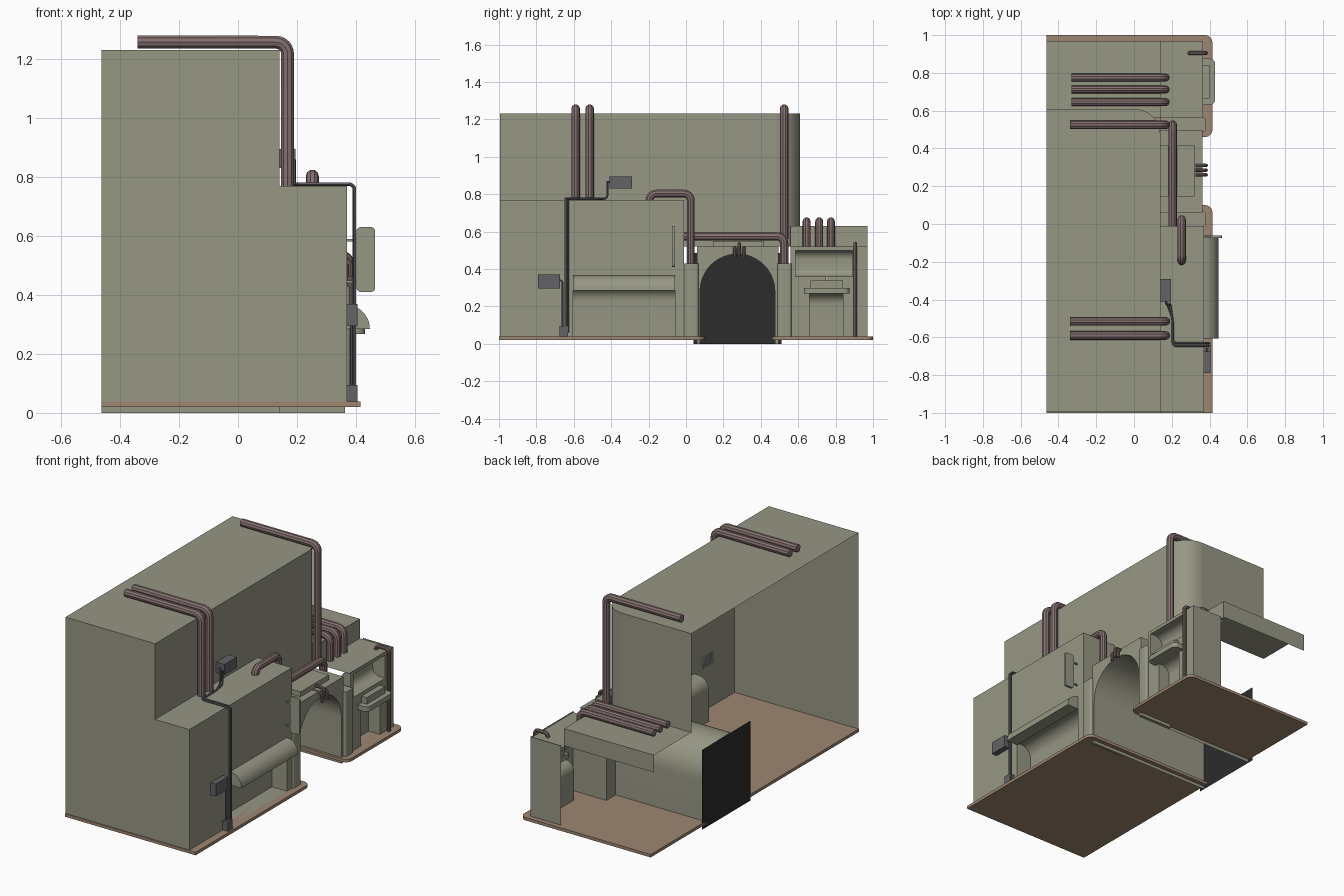
import bpy, bmesh, math
from mathutils import Vector as V

if "Cube" in bpy.data.objects:
    bpy.data.objects.remove(bpy.data.objects["Cube"])


def material(name, c):
    m = bpy.data.materials.new(name)
    m.diffuse_color = (*c, 1)
    m.use_nodes = True
    m.node_tree.nodes["Principled BSDF"].inputs["Base Color"].default_value = m.diffuse_color
    return m


GREEN = material("plaster", (0.31, 0.31, 0.235))
TAN = material("floor_tan", (0.34, 0.24, 0.165))
PIPE = material("pipe_paint", (0.23, 0.165, 0.16))
GREY = material("dark_grey", (0.125, 0.125, 0.135))
BLACK = material("black", (0.025, 0.025, 0.025))


def finish(name, bm, mat):
    bmesh.ops.recalc_face_normals(bm, faces=bm.faces)
    me = bpy.data.meshes.new(name)
    bm.to_mesh(me)
    bm.free()
    me.polygons.foreach_set("use_smooth", [True] * len(me.polygons))
    me.set_sharp_from_angle(angle=math.radians(35))
    me.materials.append(mat)
    ob = bpy.data.objects.new(name, me)
    bpy.context.collection.objects.link(ob)
    return ob


def fillet(pts, radii, n=8, closed=True):
    """Round the corners of a path; radii is one number or one per point."""
    pts = [V(p) for p in pts]
    if not isinstance(radii, (list, tuple)):
        radii = [radii] * len(pts)
    out = []
    for i, p in enumerate(pts):
        if radii[i] == 0 or (not closed and i in (0, len(pts) - 1)):
            out.append(p)
            continue
        a = (pts[i - 1] - p).normalized() * radii[i]
        b = (pts[(i + 1) % len(pts)] - p).normalized() * radii[i]
        for k in range(n + 1):
            t = math.pi / 2 * k / n
            out.append(p + a + b - b * math.cos(t) - a * math.sin(t))
    return out


def prism(name, pts, vec, mat=GREEN, closed=True, caps=(True, True)):
    """Sweep an outline along vec; vec None gives a single flat sheet."""
    bm = bmesh.new()
    a = [bm.verts.new(p) for p in pts]
    if vec is None:
        bm.faces.new(a)
        return finish(name, bm, mat)
    b = [bm.verts.new(V(p) + V(vec)) for p in pts]
    for i in range(len(a) if closed else len(a) - 1):
        j = (i + 1) % len(a)
        bm.faces.new((a[i], a[j], b[j], b[i]))
    if caps[0]:
        bm.faces.new(a)
    if caps[1]:
        bm.faces.new(b)
    return finish(name, bm, mat)


def xy(z, pts): return [(x, y, z) for x, y in pts]
def xz(y, pts): return [(x, y, z) for x, z in pts]
def yz(x, pts): return [(x, y, z) for y, z in pts]
def rect(a0, a1, b0, b1): return [(a0, b0), (a1, b0), (a1, b1), (a0, b1)]


def box(name, x0, x1, y0, y1, z0, z1, mat=GREEN):
    return prism(name, xy(z0, rect(x0, x1, y0, y1)), (0, 0, z1 - z0), mat)


def pipe(name, pts, r=0.023, bend=0.04, mat=PIPE, sides=3):
    cu = bpy.data.curves.new(name, 'CURVE')
    cu.dimensions = '3D'
    cu.bevel_depth, cu.bevel_resolution, cu.use_fill_caps = r, sides, True
    path = fillet(pts, bend, 6, closed=False)
    sp = cu.splines.new('POLY')
    sp.points.add(len(path) - 1)
    for q, p in zip(sp.points, path):
        q.co = (*p, 1)
    tmp = bpy.data.objects.new(name + "_path", cu)
    bpy.context.collection.objects.link(tmp)
    me = bpy.data.meshes.new_from_object(tmp.evaluated_get(bpy.context.evaluated_depsgraph_get()))
    bpy.data.objects.remove(tmp)
    bm = bmesh.new()
    bm.from_mesh(me)
    me_ob = finish(name, bm, mat)
    me_ob.data.materials.clear()
    me_ob.data.materials.append(mat)
    return me_ob


B, M, F = -0.463, 0.14, 0.37      # open back, tall wall, shop front

# Floor plates with rounded pavement corners
prism("front_floor", fillet(xy(0.02, rect(B, 0.415, -1, 0.10)), [0, 0, 0.04, 0]), (0, 0, 0.018), TAN)
prism("rear_floor", fillet(xy(0.02, rect(B, 0.415, 0.46, 1)), [0, 0.04, 0.04, 0]), (0, 0, 0.018), TAN)

# Tall building shell, open at the back
prism("end_wall", xz(-0.995, [(B, 0.038), (F, 0.038), (F, 0.77), (M, 0.77), (M, 1.23), (B, 1.23)]), None)
prism("tall_roof", fillet(xy(1.23, rect(B, M, -0.995, 0.61)), [0, 0, 0.14, 0]), None)
prism("tall_front_wall", xy(0.77, [(M, -0.995), (M, -0.01)]), (0, 0, 0.46), closed=False, caps=(0, 0))
prism("rounded_wall", fillet(xy(0.52, [(M, -0.01), (M, 0.61), (0, 0.61)]), 0.14, closed=False)[:-1],
      (0, 0, 0.71), closed=False, caps=(0, 0))
prism("tall_rear_wall", xz(0.61, rect(B, 0.0, 0.63, 1.23)), None)

# Lower shop with a recess below the awning
prism("shop_front", yz(F, [(-0.995, 0.038), (-0.605, 0.038), (-0.605, 0.30), (-0.06, 0.30),
                           (-0.06, 0.038), (-0.01, 0.038), (-0.01, 0.77), (-0.995, 0.77)]), None)
prism("shop_roof", xy(0.77, rect(M, F, -0.995, -0.01)), None)
prism("shop_side", xz(-0.01, rect(M, F, 0.038, 0.77)), None)
prism("shop_recess", fillet(xz(-0.605, [(F, 0.038), (0.27, 0.038), (0.27, 0.30), (F, 0.30)]),
                            [0, 0, 0.07, 0], closed=False), (0, 0.545, 0), closed=False)
arc = [(F + 0.077 * math.sin(t), 0.285 + 0.08 * math.cos(t))
       for t in [math.pi / 2 * i / 10 for i in range(11)]]
prism("awning", xz(-0.605, arc + [(F, 0.285)]), (0, 0.545, 0))
prism("hanging_sign", fillet(xz(-0.075, rect(0.402, 0.465, 0.41, 0.63)), 0.014, 4), (0, 0.015, 0))
for z in (0.445, 0.585):
    box("sign_bracket", F, 0.405, -0.071, -0.064, z - 0.004, z + 0.004)

# Archway block, vaulted tunnel and dark backing
arch = [(0.275 - 0.2 * math.cos(t), 0.28 + 0.2 * math.sin(t))
        for t in [math.pi * i / 24 for i in range(25)]]
arch = [(0.075, 0.0)] + arch + [(0.475, 0.0)]
prism("arch_block", yz(0.362, arch + [(0.495, 0.0), (0.495, 0.52), (0.06, 0.52), (0.06, 0.0)]), (M - 0.362, 0, 0))
prism("tunnel_vault", yz(M, arch), (B - M, 0, 0), closed=False, caps=(0, 0))
prism("tunnel_backing", yz(B, rect(0.04, 0.51, 0.0, 0.485)), None, BLACK)
box("arch_roof_hatch", M, 0.32, 0.145, 0.415, 0.52, 0.55)
for y0, y1 in ((-0.012, 0.066), (0.49, 0.563)):
    prism("arch_column", fillet(xy(0.03, rect(M, 0.38, y0, y1)), [0, 0.012, 0.012, 0], 4), (0, 0, 0.40))

# Rear kiosk: overhanging roof, front with window and recess
R = 0.365
prism("overhang_roof", xy(0.63, [(B, 0.61), (0.0, 0.61), (0.04, 0.56), (M, 0.56), (M, 0.97), (B, 0.97)]), None)
prism("overhang_fascia", xz(0.97, rect(B, M, 0.525, 0.63)), None)
prism("overhang_front", yz(M, rect(0.56, 0.97, 0.50, 0.63)), None)
prism("overhang_end", xz(0.56, rect(0.04, M, 0.50, 0.63)), None)
prism("kiosk_front", yz(R, [(0.56, 0.038), (0.66, 0.038), (0.66, 0.27), (0.749, 0.27), (0.749, 0.36),
                            (0.585, 0.36), (0.585, 0.50), (0.89, 0.50), (0.89, 0.36), (0.751, 0.36),
                            (0.751, 0.27), (0.84, 0.27), (0.84, 0.038), (0.97, 0.038),
                            (0.97, 0.52), (0.56, 0.52)]), None)
prism("kiosk_side", xz(0.97, rect(0.16, R, 0.038, 0.52)), None)
roof = prism("kiosk_roof", xy(0.52, rect(M, R, 0.56, 0.97)), None)
bm = bmesh.new()
bm.from_mesh(roof.data)
bmesh.ops.inset_region(bm, faces=bm.faces[:], thickness=0.012)
bm.faces.ensure_lookup_table()
inner = min(bm.faces, key=lambda f: (f.calc_center_median() - V((0.2525, 0.765, 0.52))).length)
for v in inner.verts:
    v.co.z -= 0.008
bm.to_mesh(roof.data)
bm.free()
prism("kiosk_window", fillet(xz(0.585, [(R, 0.36), (0.28, 0.36), (0.28, 0.50), (R, 0.50)]),
                             [0, 0.05, 0.05, 0], closed=False), (0, 0.305, 0), closed=False)
prism("kiosk_recess", fillet(xz(0.66, [(R, 0.038), (0.29, 0.038), (0.29, 0.27), (R, 0.27)]),
                             [0, 0, 0.06, 0], closed=False), (0, 0.18, 0), closed=False)
prism("kiosk_counter", fillet(xy(0.268, rect(0.345, 0.43, 0.63, 0.875)), [0, 0.03, 0.03, 0]), (0, 0, 0.03))
box("counter_tray", 0.35, 0.40, 0.665, 0.84, 0.298, 0.338)

# Large pipes over the roofs
for y, z in ((-0.59, 0.77), (-0.515, 0.77), (0.525, 0.56)):
    pipe("tall_pipe", [(-0.34, y, 1.257), (0.168, y, 1.257), (0.168, y, z)])
for y in (0.645, 0.712, 0.775):
    pipe("kiosk_pipe", [(-0.33, y, 0.655), (0.168, y, 0.655), (0.168, y, 0.51)], 0.021)
pipe("cross_pipe", [(0.205, -0.01, 0.575), (0.205, 0.525, 0.575), (0.205, 0.525, 0.42)])
pipe("shop_pipe", [(0.252, -0.195, 0.765), (0.252, -0.195, 0.803), (0.252, 0.025, 0.803), (0.252, 0.025, 0.42)],
     0.022, 0.035)
pipe("kiosk_pole", [(0.295, 0.905, 0.51), (0.295, 0.905, 0.535), (0.38, 0.905, 0.535), (0.38, 0.905, 0.038)],
     0.011, 0.02)

# Small hooked tubes above the arch
for y, dz in ((0.26, -0.02), (0.285, 0.0), (0.31, -0.02)):
    pipe("arch_tube", [(0.325, y, 0.535 + dz), (0.382, y, 0.535 + dz), (0.382, y, 0.47 + dz / 2)], 0.009, 0.02)

# Electrical boxes and cables
box("upper_box", M, 0.195, -0.41, -0.29, 0.83, 0.895, GREY)
box("wall_box", F, 0.405, -0.79, -0.675, 0.295, 0.37, GREY)
box("ground_box", F, 0.405, -0.675, -0.63, 0.038, 0.095, GREY)
for d in (0.0, 0.015):
    pipe("cable", [(0.175 + d, -0.42, 0.86), (0.175 + d, -0.42, 0.776), (0.205, -0.50 - d, 0.776),
                   (0.205, -0.63 - d, 0.776), (0.395, -0.63 - d, 0.776), (0.395, -0.63 - d, 0.06)],
         0.006, 0.02, GREY, 1)
pipe("box_cable", [(0.385, -0.69, 0.34), (0.385, -0.66, 0.34), (0.385, -0.66, 0.08)], 0.005, 0.015, GREY, 1)
pipe("box_lead", [(0.17, -0.40, 0.865), (0.17, -0.425, 0.865)], 0.006, 0.01, GREY, 1)
